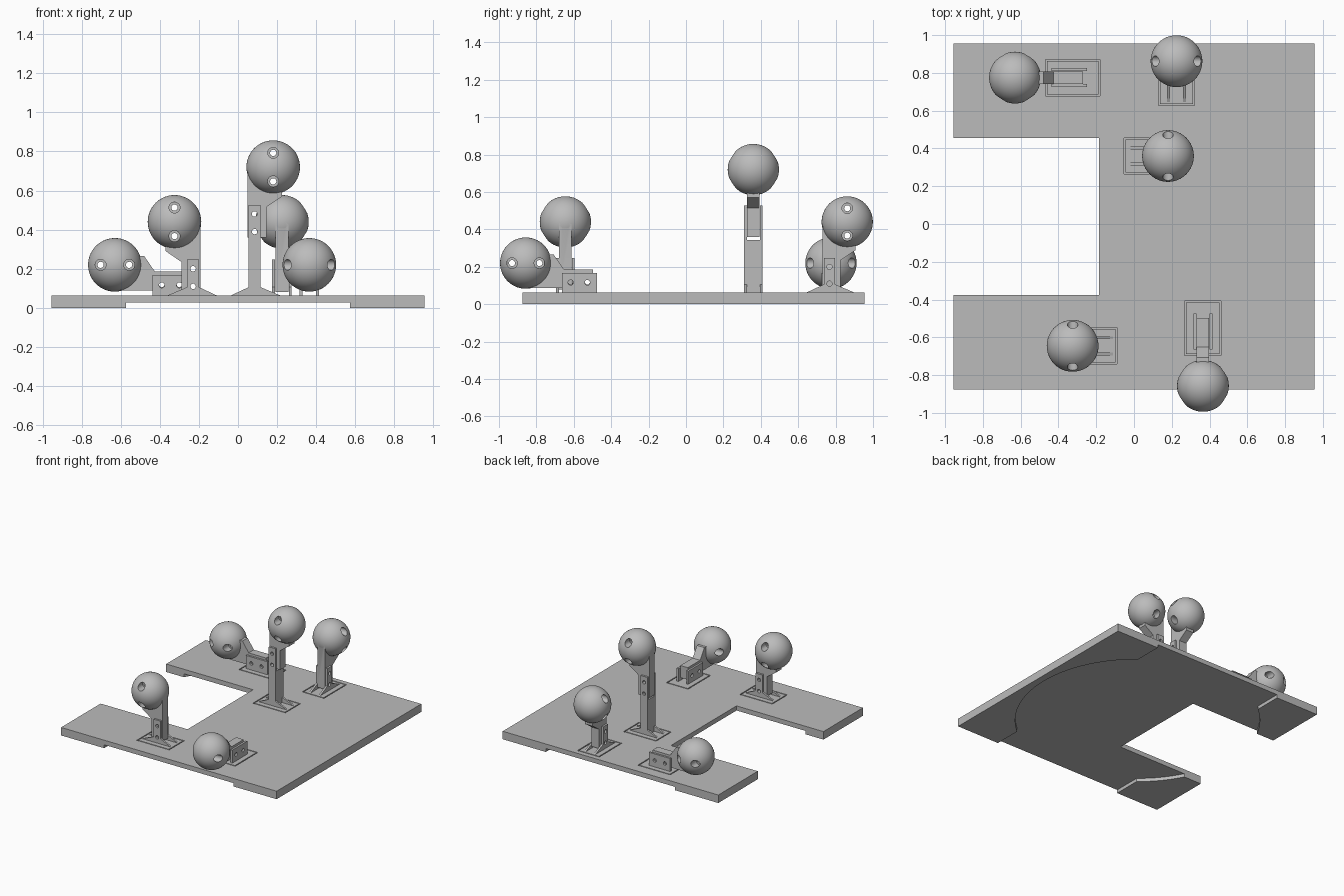
import bpy, bmesh, math
from mathutils import Matrix, Vector

cube = bpy.data.objects.get("Cube")
if cube:
    bpy.data.objects.remove(cube, do_unlink=True)

grey = bpy.data.materials.new("matte grey")
grey.use_nodes = True
grey.diffuse_color = (0.5, 0.5, 0.5, 1)
grey.node_tree.nodes["Principled BSDF"].inputs["Base Color"].default_value = (0.5, 0.5, 0.5, 1)

TOP = 0.064      # upper face of the base
R = 0.137        # ball radius
PLATE = 0.015    # thickness of clevis plates and gussets


def finish(bm, name, matrix=Matrix()):
    bmesh.ops.recalc_face_normals(bm, faces=bm.faces)
    mesh = bpy.data.meshes.new(name)
    bm.to_mesh(mesh)
    bm.free()
    mesh.materials.append(grey)
    obj = bpy.data.objects.new(name, mesh)
    obj.matrix_world = matrix
    bpy.context.collection.objects.link(obj)
    return obj


def prism(name, points, y0, y1, matrix=Matrix()):
    """Extrude a profile in the XZ plane from y0 to y1."""
    bm = bmesh.new()
    face = bm.faces.new([bm.verts.new((x, y0, z)) for x, z in points])
    ext = bmesh.ops.extrude_face_region(bm, geom=[face])
    moved = [v for v in ext["geom"] if isinstance(v, bmesh.types.BMVert)]
    bmesh.ops.translate(bm, verts=moved, vec=(0, y1 - y0, 0))
    return finish(bm, name, matrix)


def box(name, lo, hi, matrix=Matrix()):
    return prism(name, [(lo[0], lo[2]), (hi[0], lo[2]), (hi[0], hi[2]), (lo[0], hi[2])],
                 lo[1], hi[1], matrix)


def rod(name, radius, length, matrix, sides=24):
    bm = bmesh.new()
    bmesh.ops.create_cone(bm, cap_ends=True, segments=sides, radius1=radius,
                          radius2=radius, depth=length)
    return finish(bm, name, matrix)


def combine(obj, other, operation="DIFFERENCE"):
    """Apply a boolean and discard the second object."""
    mod = obj.modifiers.new("cut", "BOOLEAN")
    mod.operation, mod.solver, mod.object = operation, "EXACT", other
    bpy.context.view_layer.update()
    deps = bpy.context.evaluated_depsgraph_get()
    mesh = bpy.data.meshes.new_from_object(obj.evaluated_get(deps))
    obj.modifiers.clear()
    obj.data = mesh
    bpy.data.objects.remove(other, do_unlink=True)


def across(frame, x, y, z):
    """Place a rod along the local Y axis."""
    return frame @ Matrix.Translation((x, y, z)) @ Matrix.Rotation(math.pi / 2, 4, "X")


# U-shaped base with a shallow recess underneath
outline = [(-0.955, -0.875), (0.955, -0.875), (0.955, 0.955), (-0.955, 0.955),
           (-0.955, 0.455), (-0.185, 0.455), (-0.185, -0.375), (-0.955, -0.375)]
bm = bmesh.new()
low = bm.faces.new([bm.verts.new((x, y, 0)) for x, y in outline])
ext = bmesh.ops.extrude_face_region(bm, geom=[low])
bmesh.ops.translate(bm, vec=(0, 0, TOP),
                    verts=[v for v in ext["geom"] if isinstance(v, bmesh.types.BMVert)])
base = finish(bm, "base")
combine(base, rod("recess_disc", 0.9, 0.1, Matrix.Translation((0, 0.04, -0.023)), 96))
combine(base, box("recess_channel", (-0.573, -1.2, -0.1), (0.573, 1.2, 0.027)))

# Arm profile: flat back, tongue below, slanted shoulder into the ball
ARM = [(-0.132, 0), (-0.132, -0.36), (-0.035, -0.36), (-0.035, -0.205),
       (0.045, -0.15), (0.045, 0)]


def ball_and_arm(name, frame, hole_x):
    bm = bmesh.new()
    bmesh.ops.create_uvsphere(bm, u_segments=48, v_segments=28, radius=R)
    ball = finish(bm, name, frame)
    combine(ball, prism("arm", ARM, -0.033, 0.033, frame), "UNION")
    # stepped cross holes through the ball
    for z in (-0.073, 0.073):
        combine(ball, rod("bore", 0.016, 0.4, across(frame, 0, 0, z)))
        for y in (-0.16, 0.16):
            combine(ball, rod("counterbore", 0.028, 0.2, across(frame, 0, y, z)))
    # bolt holes through the tongue
    for z in (-0.24, -0.33):
        combine(ball, rod("bolt_hole", 0.014, 0.4, across(frame, hole_x, 0, z), 16))
    for o in bpy.context.selected_objects:
        o.select_set(False)
    ball.select_set(True)
    bpy.context.view_layer.objects.active = ball
    bpy.ops.object.shade_smooth_by_angle(angle=math.radians(30))


def clevis(name, frame, x0, x1, end):
    for side, y in (("a", -0.05), ("b", 0.05 - PLATE)):
        plate = box(name + "_plate_" + side, (x0, y, -end), (x1, y + PLATE, -0.193), frame)
        for z in (-0.24, -0.33):
            combine(plate, rod("bolt_hole", 0.014, 0.4,
                               across(frame, (x0 + x1) / 2, 0, z), 16))


def groove(centre, size):
    """Thin rectangular groove around a mount."""
    c, h = Vector(centre), Vector(size) / 2
    w = Vector((0.004, 0.004, 0))
    z0, z1 = Vector((0, 0, TOP - 0.008)), Vector((0, 0, TOP + 0.02))
    ring = box("groove_ring", c - h - w + z0, c + h + w + z1)
    up = Vector((0, 0, 0.05))
    combine(ring, box("groove_core", c - h + w + z0 - up, c + h - w + z1 + up))
    combine(base, ring)


# Upright stands: name, ball centre, turn about z
uprights = [("tall_stand", (0.18, 0.36, 0.72), 0),
            ("front_stand", (-0.325, -0.645, 0.44), 180),
            ("back_stand", (0.225, 0.862, 0.44), 90)]
for name, pos, turn in uprights:
    spin = Matrix.Rotation(math.radians(turn), 4, "Z")
    frame = Matrix.Translation(pos) @ spin
    floor = pos[2] - TOP
    ball_and_arm(name + "_ball", frame, -0.095)
    clevis(name, frame, -0.125, -0.065, 0.376)
    if floor > 0.4:
        box(name + "_post", (-0.125, -0.05, -floor), (-0.065, 0.05, -0.376), frame)
    # gussets on both sides of the foot
    for y in (-0.05, 0.05 - PLATE):
        for tip, root in ((-0.215, -0.125), (0.035, -0.065)):
            prism(name + "_gusset", [(tip, -floor), (root, -floor), (root, 0.042 - floor)],
                  y, y + PLATE, frame)
    foot = frame @ Vector((-0.09, 0, 0))
    length, width = 0.28, 0.185
    groove((foot.x, foot.y, 0), (width, length, 0) if turn == 90 else (length, width, 0))

# Lying stands: the same arm tipped on its back
lying = [("back_lying", (-0.63, 0.775, 0.22), 0),
         ("front_lying", (0.365, -0.857, 0.22), 90)]
for name, pos, turn in lying:
    frame = (Matrix.Translation(pos) @ Matrix.Rotation(math.radians(turn), 4, "Z")
             @ Matrix.Rotation(-math.pi / 2, 4, "Y"))
    ball_and_arm(name + "_ball", frame, -0.1)
    clevis(name, frame, -0.156, -0.052, 0.382)
    foot = frame @ Vector((0, 0, -0.305))
    groove((foot.x, foot.y, 0), (0.185, 0.28, 0) if turn else (0.28, 0.185, 0))
